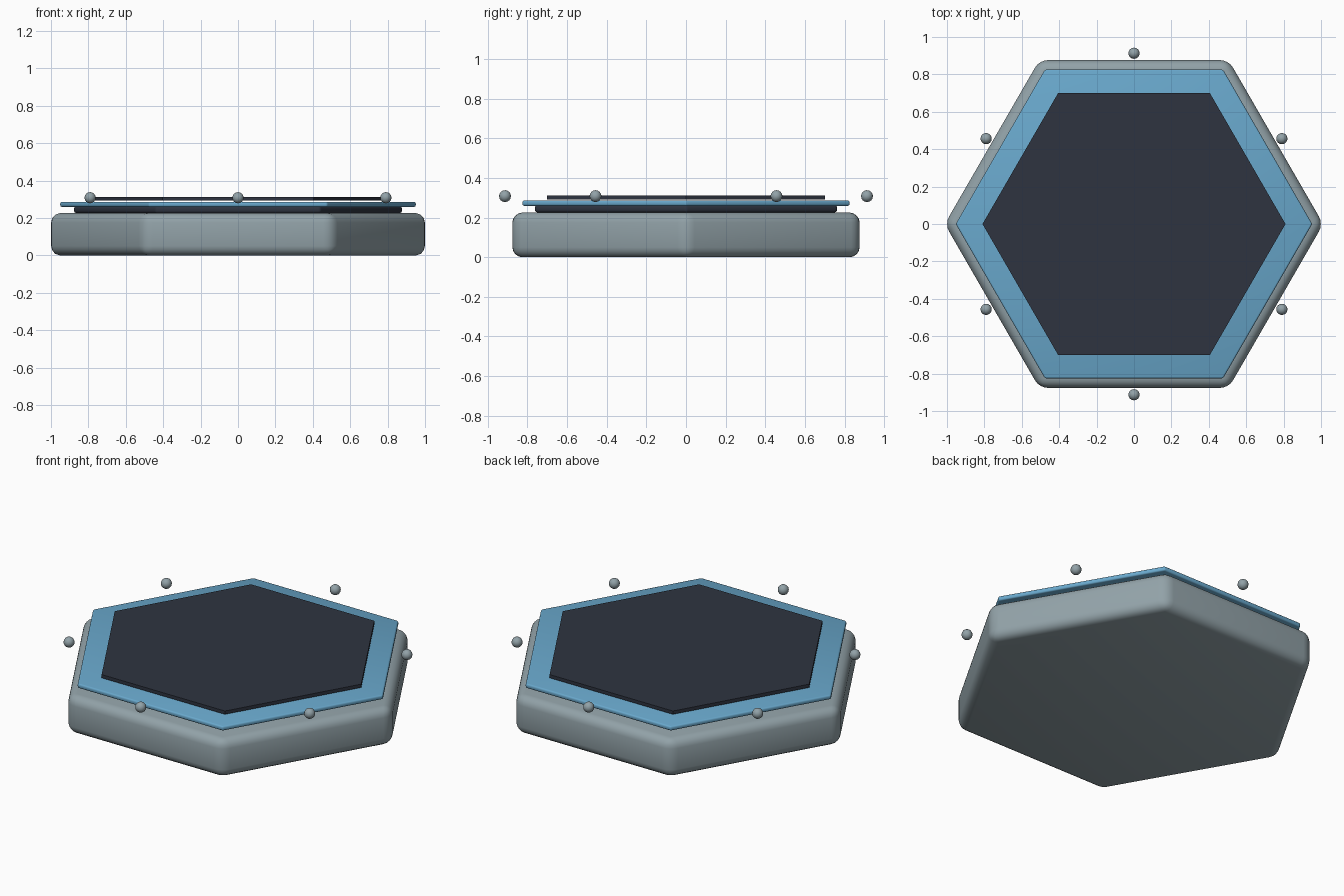
import bpy
import math

if "Cube" in bpy.data.objects:
    bpy.data.objects.remove(bpy.data.objects["Cube"])


def srgb(r, g, b):
    conv = lambda c: c / 12.92 if c <= 0.04045 else ((c + 0.055) / 1.055) ** 2.4
    return tuple(conv(v / 255) for v in (r, g, b)) + (1.0,)


def material(name, rgb):
    mat = bpy.data.materials.new(name)
    mat.diffuse_color = srgb(*rgb)
    mat.use_nodes = True
    mat.node_tree.nodes["Principled BSDF"].inputs["Base Color"].default_value = mat.diffuse_color
    return mat


grey = material("metal grey", (146, 162, 168))
blue = material("sky blue", (105, 168, 204))
dark = material("dark slate", (46, 52, 64))


def hex_plate(name, radius, z0, z1, mat, bevel=0.0, segments=3):
    """Hexagonal plate with corners on the x axis and optional rounded edges."""
    bpy.ops.mesh.primitive_cylinder_add(vertices=6, radius=radius, depth=z1 - z0,
                                        location=(0, 0, (z0 + z1) / 2),
                                        rotation=(0, 0, math.radians(30)))
    ob = bpy.context.object
    ob.name = name
    ob.data.materials.append(mat)
    if bevel:
        mod = ob.modifiers.new("rounded edges", "BEVEL")
        mod.width = bevel
        mod.segments = segments
        bpy.ops.object.modifier_apply(modifier=mod.name)
        bpy.ops.object.shade_smooth_by_angle(angle=math.radians(35))
    return ob


# Stacked plates, bottom to top
hex_plate("base", 1.012, 0.0, 0.225, grey, 0.05, 4)
hex_plate("lower_plate", 0.88, 0.226, 0.262, dark, 0.012)
hex_plate("trim_plate", 0.953, 0.259, 0.286, blue, 0.009)
hex_plate("top_panel", 0.81, 0.292, 0.312, dark)

# Small balls facing the middle of each side
for i in range(6):
    a = math.radians(30 + 60 * i)
    bpy.ops.mesh.primitive_uv_sphere_add(segments=16, ring_count=8, radius=0.03,
                                         location=(0.913 * math.cos(a), 0.913 * math.sin(a), 0.308))
    ball = bpy.context.object
    ball.name = f"side_ball_{i + 1}"
    ball.data.materials.append(grey)
    bpy.ops.object.shade_smooth()
